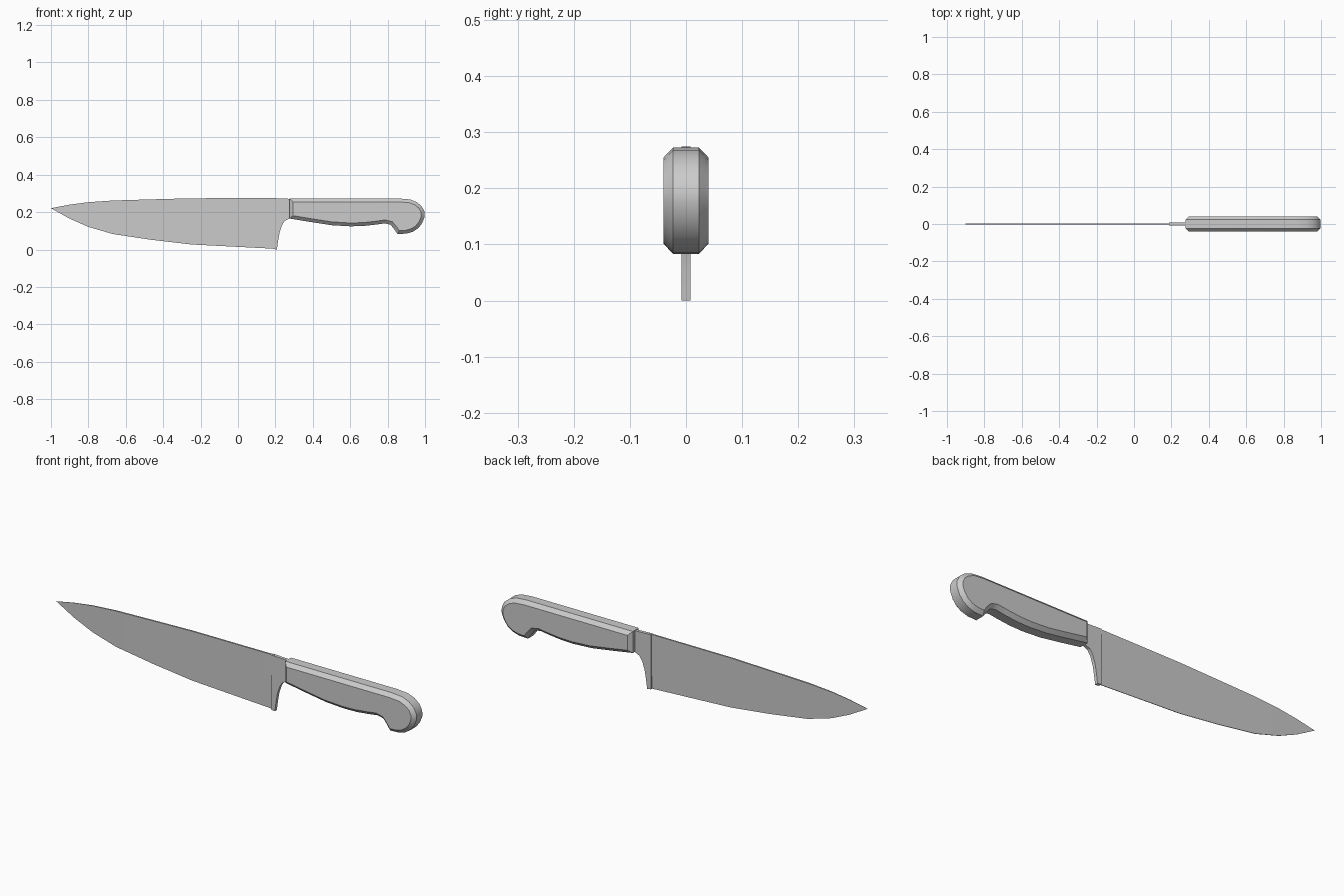
import bpy
import bmesh
from mathutils import Vector

cube = bpy.data.objects.get("Cube")
if cube:
    bpy.data.objects.remove(cube, do_unlink=True)

grey = bpy.data.materials.new("light grey")
grey.use_nodes = True
grey.diffuse_color = (0.6, 0.6, 0.6, 1)
grey.node_tree.nodes["Principled BSDF"].inputs["Base Color"].default_value = (0.6, 0.6, 0.6, 1)


def finish(name, bm):
    """Turn a bmesh into a shaded, coloured object."""
    bmesh.ops.remove_doubles(bm, verts=bm.verts, dist=0.00001)
    bmesh.ops.recalc_face_normals(bm, faces=bm.faces)
    mesh = bpy.data.meshes.new(name)
    bm.to_mesh(mesh)
    bm.free()
    mesh.materials.append(grey)
    obj = bpy.data.objects.new(name, mesh)
    bpy.context.collection.objects.link(obj)
    bpy.ops.object.select_all(action="DESELECT")
    obj.select_set(True)
    bpy.context.view_layer.objects.active = obj
    bpy.ops.object.shade_smooth_by_angle(angle=0.5)
    return obj


def bridge(bm, a, b):
    """Join two equal closed loops with quads."""
    for i in range(len(a)):
        j = (i + 1) % len(a)
        bm.faces.new((a[i], a[j], b[j], b[i]))


def inset(points, dist):
    """Mitred inward offset of a clockwise outline."""
    result = []
    for i, p in enumerate(points):
        p = Vector(p)
        d0 = (p - Vector(points[i - 1])).normalized()
        d1 = (Vector(points[(i + 1) % len(points)]) - p).normalized()
        n0, n1 = Vector((d0.y, -d0.x)), Vector((d1.y, -d1.x))
        result.append(p + (n0 + n1) * dist / (1 + n0.dot(n1)))
    return result


def slab(name, outline, half, chamfer=0, side=0):
    """Extrude an x-z outline along y, with chamfered rims if asked."""
    bm = bmesh.new()
    layers = [(-half, outline), (half, outline)]
    if chamfer:
        inner = inset(outline, chamfer)
        layers = [(-half, inner), (-side, outline), (side, outline), (half, inner)]
    loops = [[bm.verts.new((x, y, z)) for x, z in pts] for y, pts in layers]
    for a, b in zip(loops, loops[1:]):
        bridge(bm, a, b)
    bm.faces.new(loops[0])
    bm.faces.new(loops[-1])
    return finish(name, bm)


# Blade: stations of x, edge height, spine height, thinning to edge and tip
stations = [(-0.9, 0.165, 0.24), (-0.8, 0.121, 0.253), (-0.67, 0.083, 0.262),
            (-0.47, 0.053, 0.268), (-0.25, 0.027, 0.274), (0.2, 0.004, 0.275)]
bm = bmesh.new()
tip = bm.verts.new((-1, 0, 0.221))
rings = []
for x, low, high in stations:
    t = 0.004 * min(1, (x + 1) / 0.3)
    rings.append([bm.verts.new(c) for c in
                  ((x, -t, high), (x, t, high), (x, t / 3, low), (x, -t / 3, low))])
for i in range(4):
    bm.faces.new((tip, rings[0][i], rings[0][(i + 1) % 4]))
for a, b in zip(rings, rings[1:]):
    bridge(bm, a, b)
bm.faces.new(rings[-1])
finish("blade", bm)

# Bolster: thicker heel with a curved rear, running into the handle
slab("bolster", [(0.187, 0.275), (0.3, 0.27), (0.3, 0.168), (0.275, 0.165), (0.25, 0.153),
                 (0.235, 0.13), (0.222, 0.09), (0.215, 0.05), (0.208, 0), (0.187, 0.003)], 0.008)

# Handle: chamfered grip with a hooked, rounded butt
slab("handle", [(0.276, 0.273), (0.86, 0.273), (0.92, 0.268), (0.955, 0.254), (0.982, 0.232),
                (0.997, 0.203), (0.998, 0.175), (0.985, 0.142), (0.965, 0.115), (0.935, 0.095),
                (0.9, 0.085), (0.853, 0.083), (0.832, 0.113), (0.815, 0.133), (0.785, 0.14),
                (0.735, 0.133), (0.67, 0.126), (0.6, 0.124), (0.5, 0.13), (0.39, 0.147),
                (0.276, 0.166)], 0.04, 0.018, 0.023)
